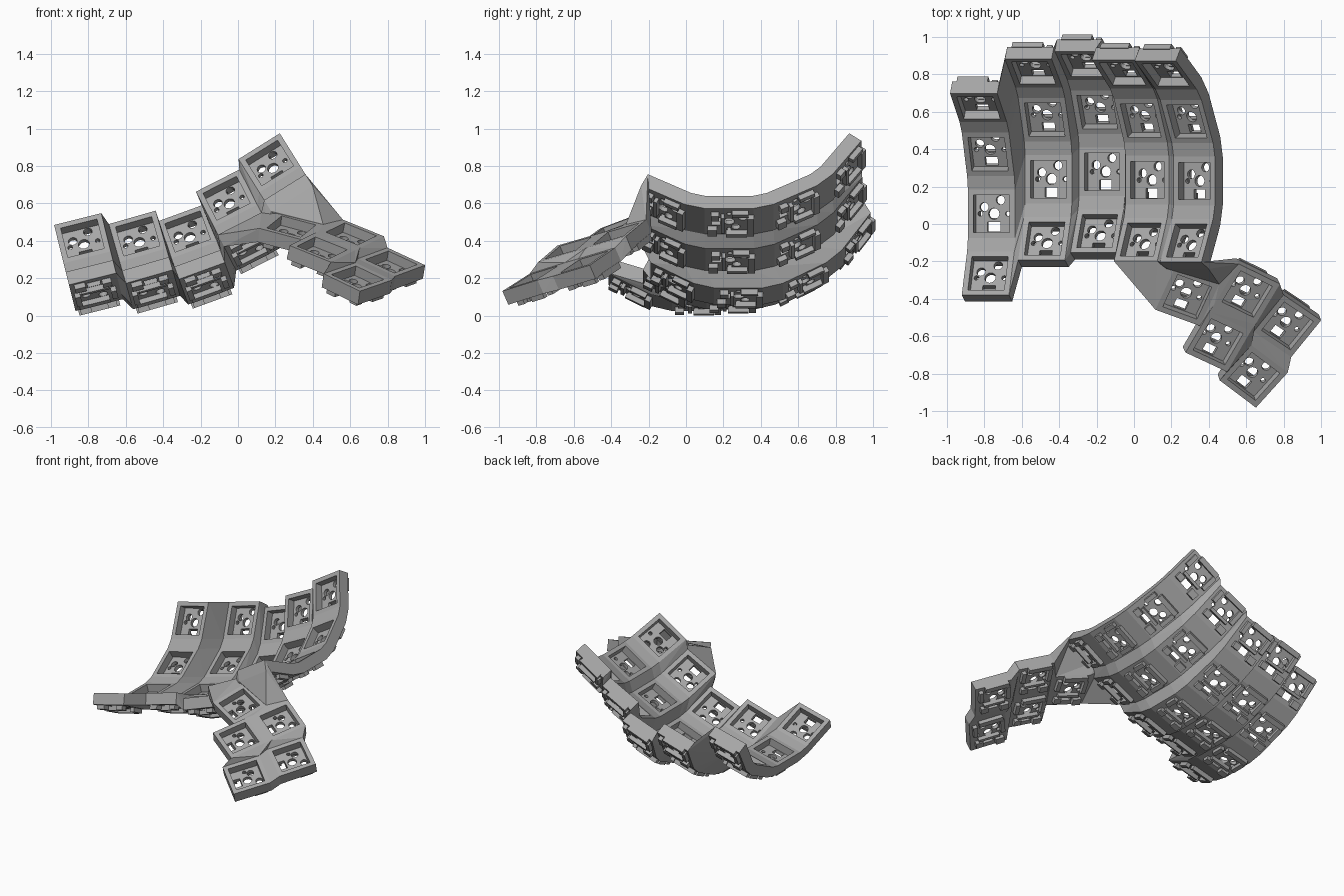
import bpy, bmesh
from math import radians, sin, cos
from mathutils import Matrix, Vector

cube = bpy.data.objects.get("Cube")
if cube:
    bpy.data.objects.remove(cube)

HALF, DEPTH = 0.13, 0.08          # key frame half width and thickness
ROW_ANGLE, ROW_RADIUS = radians(27), 0.70

grey = bpy.data.materials.new("matte grey")
grey.use_nodes = True
grey.diffuse_color = (0.38, 0.38, 0.38, 1)
grey.node_tree.nodes["Principled BSDF"].inputs["Base Color"].default_value = (0.38, 0.38, 0.38, 1)


def add_object(name, mesh, matrix=None):
    obj = bpy.data.objects.new(name, mesh)
    bpy.context.scene.collection.objects.link(obj)
    if matrix:
        obj.matrix_world = matrix
    return obj


def to_mesh(bm, name):
    bmesh.ops.recalc_face_normals(bm, faces=bm.faces)
    mesh = bpy.data.meshes.new(name)
    bm.to_mesh(mesh)
    bm.free()
    mesh.materials.append(grey)
    return mesh


def add_box(bm, x, y, z, sx, sy, sz):
    m = Matrix.Translation((x, y, z)) @ Matrix.Diagonal((sx, sy, sz, 1))
    bmesh.ops.create_cube(bm, size=1, matrix=m)


def add_cylinder(bm, x, y, r):
    bmesh.ops.create_cone(bm, cap_ends=True, segments=16, radius1=r, radius2=r, depth=0.3,
                          matrix=Matrix.Translation((x, y, -0.1)))


# One key frame: a block with a square recess and switch holes through its floor
bm = bmesh.new()
add_box(bm, 0, 0, -DEPTH / 2, 2 * HALF, 2 * HALF, DEPTH)
blank = add_object("frame_blank", to_mesh(bm, "frame_blank"))

bm = bmesh.new()
add_box(bm, 0, 0, 0, 0.2, 0.2, 0.11)
recess = add_object("recess_cutter", to_mesh(bm, "recess_cutter"))

bm = bmesh.new()
add_cylinder(bm, 0, 0, 0.03)
add_cylinder(bm, 0.036, 0.073, 0.024)
add_cylinder(bm, -0.054, 0.036, 0.024)
for side in (-1, 1):
    add_cylinder(bm, side * 0.076, 0, 0.013)
add_box(bm, 0, -0.07, -0.1, 0.07, 0.05, 0.3)
holes = add_object("hole_cutter", to_mesh(bm, "hole_cutter"))

for cutter in (recess, holes):
    cutter.hide_render = True
    mod = blank.modifiers.new("cut", "BOOLEAN")
    mod.operation, mod.solver, mod.object = "DIFFERENCE", "EXACT", cutter
bpy.context.view_layer.update()
frame_mesh = bpy.data.meshes.new_from_object(
    blank.evaluated_get(bpy.context.evaluated_depsgraph_get()))
for obj in (blank, recess, holes):
    bpy.data.objects.remove(obj)

# Socket holder: raised bars on the underside of each frame
bm = bmesh.new()
for x, y, sx, sy in ((-0.02, 0.115, 0.17, 0.036), (-0.1, 0.04, 0.03, 0.11),
                     (0.095, 0.06, 0.03, 0.09), (0.0, -0.028 - 0.005, 0.15, 0.02),
                     (0.07, -0.075, 0.05, 0.045), (-0.075, -0.09, 0.06, 0.05)):
    add_box(bm, x, y, -DEPTH - 0.012, sx, sy, 0.034)
socket_mesh = to_mesh(bm, "socket_holder")

# Curved finger columns: centre of the flat row, and sideways tilt
columns = [((-0.762, 0.055, 0.127), 14), ((-0.457, 0.24, 0.140), 16),
           ((-0.171, 0.28, 0.172), 20), ((0.07, 0.235, 0.364), 27),
           ((0.322, 0.230, 0.565), 32)]
keys = {}
for c, (centre, tilt) in enumerate(columns):
    for r in range(4):
        a = (2 - r) * ROW_ANGLE
        arc = Vector((0, ROW_RADIUS * sin(a), ROW_RADIUS * (1 - cos(a))))
        keys[c, r] = (Matrix.Translation(centre) @ Matrix.Rotation(-radians(tilt), 4, "Y")
                      @ Matrix.Translation(arc) @ Matrix.Rotation(a, 4, "X"))

# Thumb cluster: centre, yaw, slope along the key's x and y
thumbs = [((0.285, -0.39, 0.47), -20, -14, 20), ((0.605, -0.375, 0.43), -26, -20, 16),
          ((0.45, -0.63, 0.355), -25, -20, 16), ((0.82, -0.545, 0.28), -34, -21, 15),
          ((0.64, -0.815, 0.2), -37, -21, 15)]
for i, (centre, yaw, sx, sy) in enumerate(thumbs):
    yaw, sx, sy = radians(yaw), radians(sx), radians(sy)
    ax = Vector((cos(yaw) * cos(sx), sin(yaw) * cos(sx), sin(sx)))
    ay = Vector((-sin(yaw) * cos(sy), cos(yaw) * cos(sy), sin(sy)))
    az = ax.cross(ay).normalized()
    ay = az.cross(ax)
    keys["thumb", i] = (Matrix.Translation(centre)
                        @ Matrix((ax, ay, az)).transposed().to_4x4())

parts = []
for (group, n), matrix in keys.items():
    label = f"thumb_{n}" if group == "thumb" else f"column_{group}_row_{n}"
    parts.append(add_object("key_frame_" + label, frame_mesh, matrix))
    parts.append(add_object("socket_holder_" + label, socket_mesh, matrix))

# Webbing: convex pieces spanning chosen frame corners
CORNERS = {"tl": (-1, 1), "tr": (1, 1), "bl": (-1, -1), "br": (1, -1)}
web = bmesh.new()


def bridge(*posts):
    verts = []
    for key, corner in posts:
        x, y = CORNERS[corner]
        for z in (0, -DEPTH):
            verts.append(web.verts.new(keys[key] @ Vector((x * HALF, y * HALF, z))))
    out = bmesh.ops.convex_hull(web, input=verts)
    loose = [v for v in out["geom_interior"] if isinstance(v, bmesh.types.BMVert)]
    bmesh.ops.delete(web, geom=loose, context="VERTS")


def across(a, b):
    bridge((a, "tr"), (a, "br"), (b, "tl"), (b, "bl"))


def along(a, b):
    bridge((a, "bl"), (a, "br"), (b, "tl"), (b, "tr"))


for c in range(5):
    for r in range(4):
        if r < 3:
            along((c, r), (c, r + 1))
        if c < 4:
            across((c, r), (c + 1, r))
        if r < 3 and c < 4:
            bridge(((c, r), "br"), ((c + 1, r), "bl"), ((c, r + 1), "tr"), ((c + 1, r + 1), "tl"))

# Webbing within the thumb cluster
t = [("thumb", i) for i in range(5)]
across(t[0], t[1])
across(t[1], t[3])
across(t[2], t[4])
along(t[1], t[2])
along(t[3], t[4])
bridge((t[0], "br"), (t[1], "bl"), (t[2], "tl"))
bridge((t[0], "br"), (t[2], "tl"), (t[2], "bl"))
bridge((t[1], "br"), (t[3], "bl"), (t[2], "tr"), (t[4], "tl"))

# Webbing from the finger columns down to the thumb cluster
bridge(((3, 3), "bl"), ((3, 3), "br"), (t[0], "bl"))
bridge(((3, 3), "br"), (t[0], "tl"), (t[0], "bl"))
bridge(((3, 3), "br"), ((4, 3), "bl"), (t[0], "tl"))
bridge(((4, 3), "bl"), (t[0], "tl"), (t[0], "tr"))
bridge(((4, 3), "bl"), ((4, 3), "br"), (t[0], "tr"))
bridge(((4, 3), "br"), (t[0], "tr"), (t[1], "tl"))
parts.append(add_object("webbing", to_mesh(web, "webbing")))

# Rest the model on the ground
bpy.context.view_layer.update()
low = min((p.matrix_world @ v.co).z for p in parts for v in p.data.vertices)
for p in parts:
    p.matrix_world = Matrix.Translation((0, 0, -low)) @ p.matrix_world
